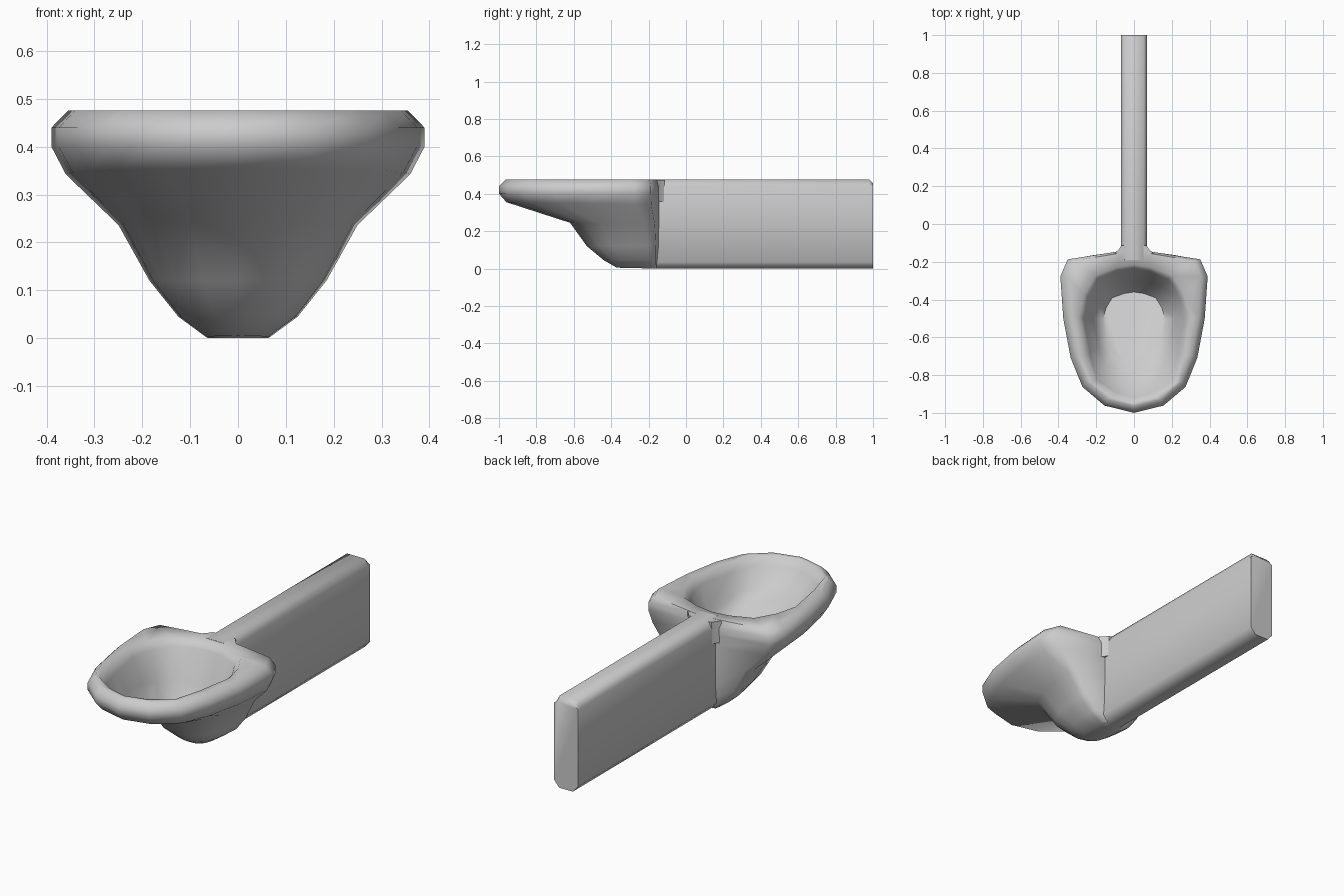
import bpy, bmesh, math

if "Cube" in bpy.data.objects:
    bpy.data.objects.remove(bpy.data.objects["Cube"])

# half outlines (x as fraction of half width, t = 0 front .. 1 back)
OUTER = [(0, 0), (.40, .045), (.70, .16), (.86, .34), (.96, .58),
         (1, .84), (.90, .945), (.20, .995), (0, 1)]
INNER = [(0, 0), (.36, .04), (.74, .14), (.88, .34), (1, .62),
         (.90, .78), (.70, .92), (.32, .98), (0, 1)]

# rings: outline, half width, front y, back y, front z, back z
RINGS = [
    (OUTER, .065, -.37, -.15, .005, .0),
    (OUTER, .125, -.44, -.145, .045, .045),
    (OUTER, .185, -.53, -.14, .12, .12),
    (OUTER, .25, -.62, -.14, .245, .235),
    (OUTER, .36, -.96, -.14, .355, .34),
    (OUTER, .39, -1.0, -.14, .40, .40),
    (OUTER, .39, -1.0, -.14, .44, .44),
    (OUTER, .355, -.965, -.15, .476, .476),
    (INNER, .295, -.945, -.215, .474, .474),
    (INNER, .265, -.92, -.24, .43, .44),
    (INNER, .215, -.83, -.29, .36, .27),
    (INNER, .165, -.75, -.36, .325, .16),
]


def finish(name, bm, angle):
    bmesh.ops.recalc_face_normals(bm, faces=bm.faces)
    me = bpy.data.meshes.new(name)
    bm.to_mesh(me)
    bm.free()
    ob = bpy.data.objects.new(name, me)
    bpy.context.collection.objects.link(ob)
    bpy.ops.object.select_all(action='DESELECT')
    ob.select_set(True)
    bpy.context.view_layer.objects.active = ob
    bpy.ops.object.shade_smooth_by_angle(angle=math.radians(angle))
    return ob


# bowl: outer shell, rolled rim and inner basin lofted as one skin
bm = bmesh.new()
loops = []
for outline, hw, y0, y1, z0, z1 in RINGS:
    full = outline + [(-x, t) for x, t in outline[-2:0:-1]]
    loops.append([bm.verts.new((x * hw, y0 + (y1 - y0) * t, z0 + (z1 - z0) * t))
                  for x, t in full])
n = len(loops[0])
for a, b in zip(loops, loops[1:]):
    for i in range(n):
        j = (i + 1) % n
        bm.faces.new((a[i], a[j], b[j], b[i]))
bm.faces.new(loops[0])
bm.faces.new(loops[-1])
finish("bowl", bm, 65)

# rear wall: chamfered cross-section swept back, with its top end edge eased
bm = bmesh.new()
half = [(.04, 0), (.07, .035), (.07, .44), (.05, .476)]
section = half + [(-x, z) for x, z in reversed(half)]
ends = []
for y, top in ((-.19, .476), (.98, .476), (1.0, .445)):
    ends.append([bm.verts.new((x, y, min(z, top))) if z < .47 else
                 bm.verts.new((x, y, top + (.01 if top < .47 else 0))) for x, z in section])
for a, b in zip(ends, ends[1:]):
    for i in range(8):
        j = (i + 1) % 8
        bm.faces.new((a[i], a[j], b[j], b[i]))
bm.faces.new(ends[0])
bm.faces.new(ends[-1])
finish("rear_wall", bm, 65)

# small fillets where the wall meets the back of the bowl
for side, label in ((1, "right"), (-1, "left")):
    bm = bmesh.new()
    rows = [[bm.verts.new((side * x, y, z)) for x, y in
             ((.05, -.16), (.10, -.155), (.08, -.135), (.068, -.115), (.05, -.115))]
            for z in (.36, .475)]
    for i in range(5):
        j = (i + 1) % 5
        bm.faces.new((rows[0][i], rows[0][j], rows[1][j], rows[1][i]))
    bm.faces.new(rows[0])
    bm.faces.new(rows[1])
    finish("fillet_" + label, bm, 40)
